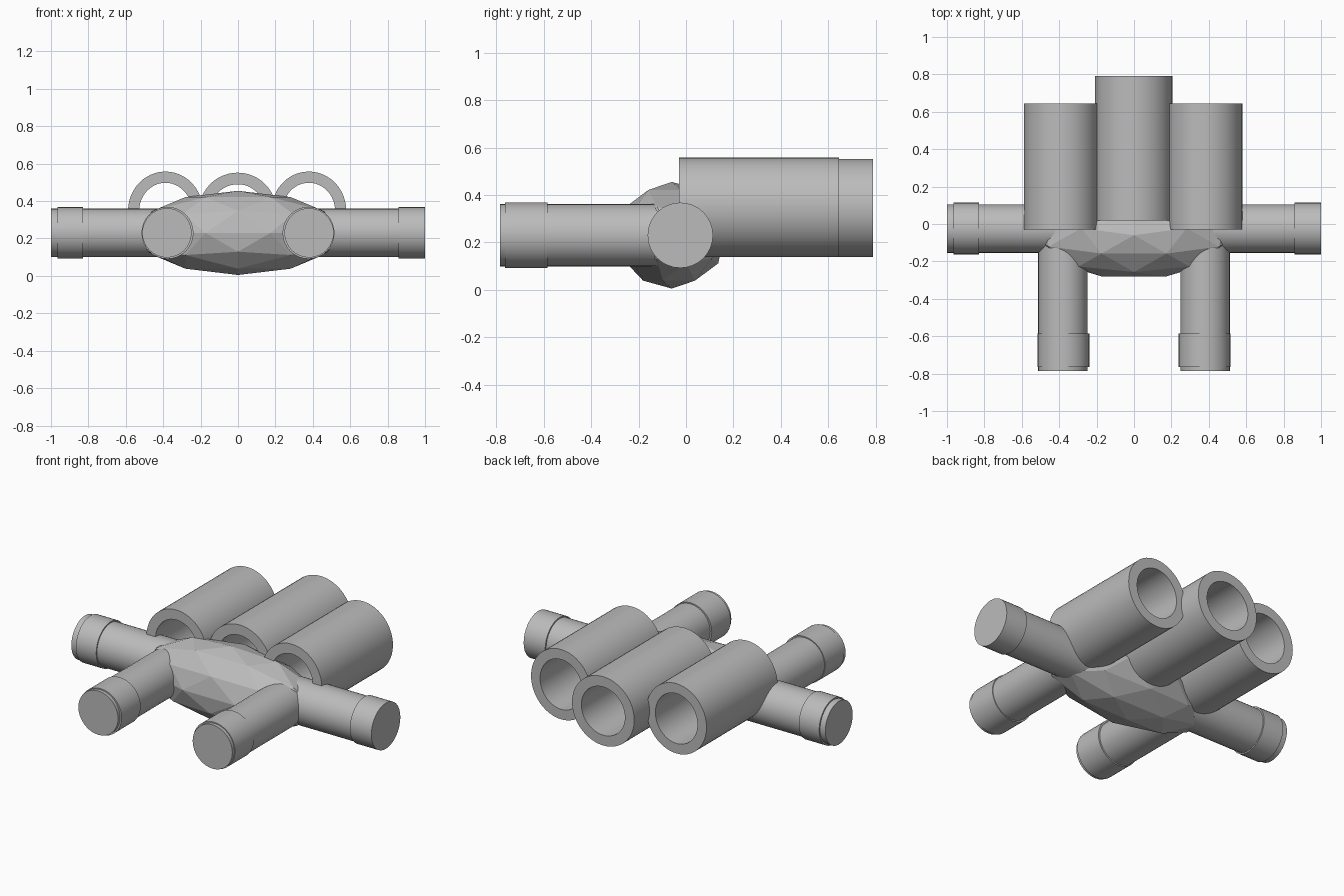
import bpy, bmesh, math
from mathutils import Matrix, Vector

if "Cube" in bpy.data.objects:
    bpy.data.objects.remove(bpy.data.objects["Cube"], do_unlink=True)

grey = bpy.data.materials.new("plain_grey")
grey.use_nodes = True
GREY = (0.5, 0.5, 0.5, 1)
grey.diffuse_color = GREY
grey.node_tree.nodes["Principled BSDF"].inputs["Base Color"].default_value = GREY


def finish(bm, name, smooth=True):
    bmesh.ops.recalc_face_normals(bm, faces=bm.faces)
    mesh = bpy.data.meshes.new(name)
    bm.to_mesh(mesh)
    bm.free()
    mesh.materials.append(grey)
    obj = bpy.data.objects.new(name, mesh)
    bpy.context.collection.objects.link(obj)
    bpy.ops.object.select_all(action="DESELECT")
    obj.select_set(True)
    bpy.context.view_layer.objects.active = obj
    if smooth:
        bpy.ops.object.shade_smooth_by_angle(angle=math.radians(30))
    return obj


def rod(name, start, end, radius):
    """Closed cylinder between two points."""
    a, b = Vector(start), Vector(end)
    turn = (b - a).to_track_quat("Z", "Y").to_matrix().to_4x4()
    bm = bmesh.new()
    bmesh.ops.create_cone(bm, cap_ends=True, segments=32, radius1=radius, radius2=radius,
                          depth=(b - a).length,
                          matrix=Matrix.Translation((a + b) / 2) @ turn)
    return finish(bm, name)


def tube(name, x, z, y0, y1, rx, rz, wall):
    """Open-ended thick pipe running front to back."""
    bm = bmesh.new()
    n = 48
    loops = []
    for y, inset in ((y0, 0), (y1, 0), (y1, wall), (y0, wall)):
        loops.append([bm.verts.new((x + (rx - inset) * math.cos(i * math.tau / n), y,
                                    z + (rz - inset) * math.sin(i * math.tau / n)))
                      for i in range(n)])
    for k in range(4):
        p, q = loops[k], loops[(k + 1) % 4]
        for i in range(n):
            j = (i + 1) % n
            bm.faces.new((p[i], p[j], q[j], q[i]))
    return finish(bm, name)


# Faceted body
bm = bmesh.new()
bmesh.ops.create_icosphere(bm, subdivisions=2, radius=1)
bmesh.ops.rotate(bm, verts=bm.verts, matrix=Matrix.Rotation(math.radians(90), 3, "Z"))
if not any(v.co.y < -0.85 and v.co.z > 0.4 for v in bm.verts):
    bmesh.ops.rotate(bm, verts=bm.verts, matrix=Matrix.Rotation(math.pi, 3, "Z"))
bmesh.ops.scale(bm, verts=bm.verts, vec=(0.563, 0.231, 0.225))
bmesh.ops.translate(bm, verts=bm.verts, vec=(0, -0.06, 0.23))
finish(bm, "body", smooth=False)

# Side arms and front legs, each with a raised cuff
for side, s in (("left", 1), ("right", -1)):
    rod(side + "_arm", (s * 0.3, -0.025, 0.23), (s, -0.025, 0.23), 0.13)
    cuff = (0.857, 1.0) if s > 0 else (0.83, 0.965)
    rod(side + "_arm_cuff", (s * cuff[0], -0.024, 0.23), (s * cuff[1], -0.024, 0.23), 0.138)
    rod(side + "_leg", (s * 0.38, -0.03, 0.23), (s * 0.38, -0.785, 0.23), 0.132)
    rod(side + "_leg_cuff", (s * 0.377, -0.585, 0.23), (s * 0.377, -0.765, 0.23), 0.139)

# Three open pipes at the back
tube("left_pipe", 0.379, 0.348, -0.03, 0.645, 0.2, 0.21, 0.06)
tube("right_pipe", -0.388, 0.348, -0.03, 0.645, 0.2, 0.21, 0.06)
tube("middle_pipe", -0.002, 0.345, 0.02, 0.79, 0.207, 0.207, 0.062)
